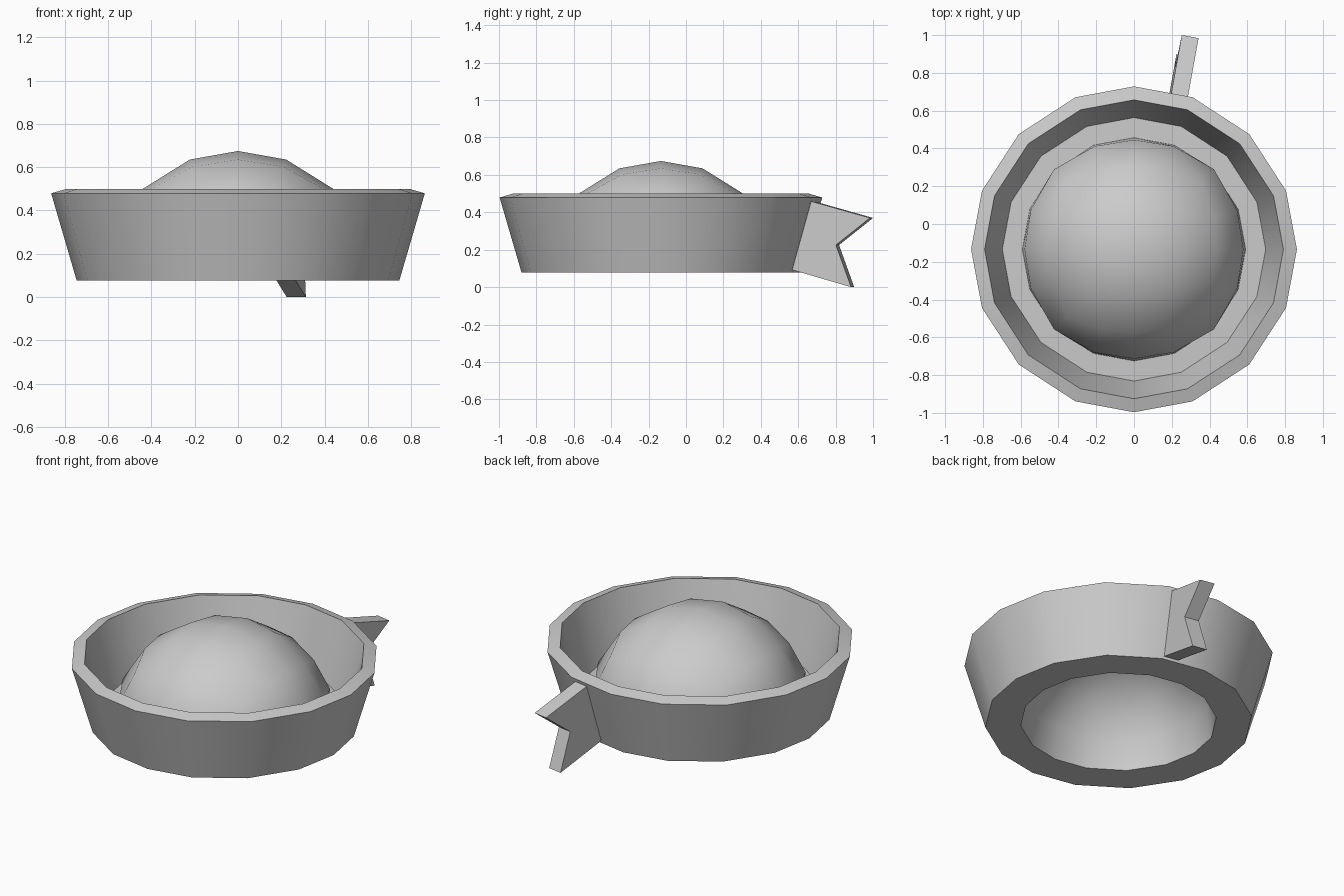
import bpy, bmesh, math
from mathutils import Vector

if "Cube" in bpy.data.objects:
    bpy.data.objects.remove(bpy.data.objects["Cube"])

CENTRE_Y = -0.134
STEP = math.radians(21.06)      # rounded-cube spacing of the sixteen sides
ANGLES = [q * math.pi / 2 + a for q in range(4)
          for a in (0, STEP, math.pi / 4, math.pi / 2 - STEP)]
BASE, THICK = 0.077, 0.0745


def finish(bm, name):
    mesh = bpy.data.meshes.new(name)
    bm.to_mesh(mesh)
    bm.free()
    obj = bpy.data.objects.new(name, mesh)
    bpy.context.collection.objects.link(obj)
    bpy.ops.object.select_all(action='DESELECT')
    obj.select_set(True)
    bpy.context.view_layer.objects.active = obj
    return obj


def add_lathe(bm, profile):
    """Turn a (radius, z) profile around the hat's axis."""
    rings = [[bm.verts.new((r * math.cos(a), CENTRE_Y + r * math.sin(a), z))
              for a in ANGLES] for r, z in profile]
    for a, b in zip(rings, rings[1:]):
        for i in range(len(a)):
            j = (i + 1) % len(a)
            bm.faces.new((a[i], a[j], b[j], b[i]))


def dome(radius, height):
    """Upper half of a cube rounded into a sphere, four faces per side."""
    bm = bmesh.new()
    bmesh.ops.create_cube(bm, size=2)
    bmesh.ops.subdivide_edges(bm, edges=bm.edges[:], cuts=3, use_grid_fill=True)
    low = [v for v in bm.verts if v.co.z < -0.1]
    bmesh.ops.delete(bm, geom=low, context='VERTS')
    for v in bm.verts:
        p = Vector([math.copysign(math.tan(STEP), c) if 0.3 < abs(c) < 0.7 else c
                    for c in v.co]).normalized()
        v.co = (p.x * radius, p.y * radius + CENTRE_Y, p.z * height + BASE)
    return bm


# Hat: hollow crown, underside and flared brim as one skin, thickened inward
bm = dome(0.547, 0.523)
bmesh.ops.reverse_faces(bm, faces=bm.faces[:])
add_lathe(bm, [(0.547, BASE), (0.745, BASE), (0.8625, 0.479)])
bmesh.ops.remove_doubles(bm, verts=bm.verts[:], dist=0.002)
hat = finish(bm, "hat")
solid = hat.modifiers.new("thickness", 'SOLIDIFY')
solid.thickness = THICK
solid.offset = -1
bpy.ops.object.modifier_apply(modifier=solid.name)
bpy.ops.object.shade_smooth_by_angle(angle=math.radians(35))

# Notched ribbon tail at the back, turned slightly to the right
outline = [(0.655, 0.465), (0.992, 0.37), (0.81, 0.225), (0.891, 0.0), (0.55, 0.10)]
half = Vector((0.983, -0.185, 0)) * 0.045
bm = bmesh.new()
face = bm.faces.new([bm.verts.new(
    Vector((0.237 + 0.188 * (y - 0.68) + 0.025 * (z - 0.3), y, z)) - half)
    for y, z in outline])
ext = bmesh.ops.extrude_face_region(bm, geom=[face], use_keep_orig=True)
bmesh.ops.translate(bm, vec=half * 2,
                    verts=[g for g in ext["geom"] if isinstance(g, bmesh.types.BMVert)])
bmesh.ops.recalc_face_normals(bm, faces=bm.faces[:])
finish(bm, "ribbon_tail")
